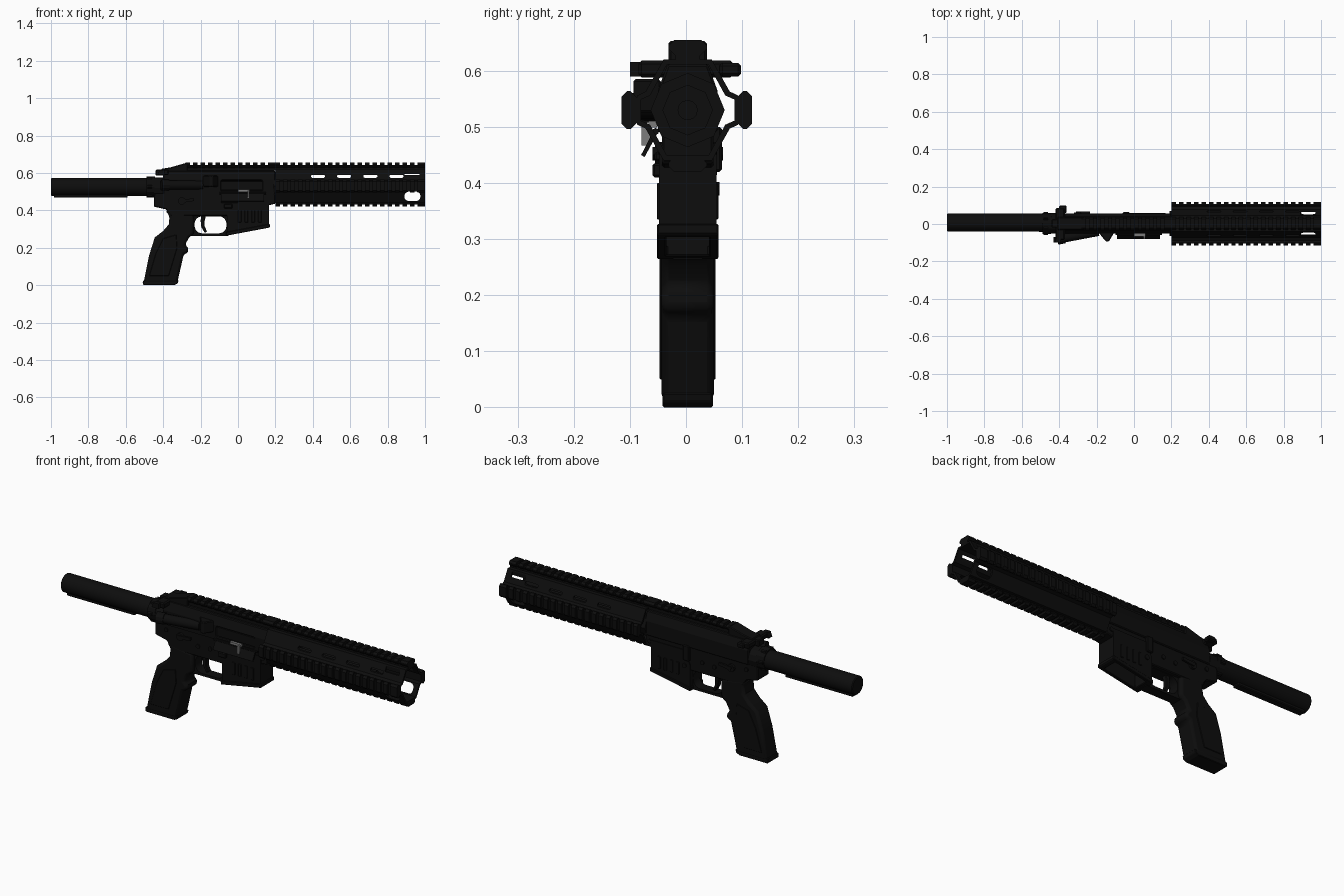
import bpy, bmesh, math
from mathutils import Vector, Matrix

if "Cube" in bpy.data.objects:
    bpy.data.objects.remove(bpy.data.objects["Cube"])

CY, CZ = 0.003, 0.53          # centre line of the long body


def material(name, v):
    m = bpy.data.materials.new(name)
    m.diffuse_color = (v, v, v, 1)
    m.use_nodes = True
    m.node_tree.nodes["Principled BSDF"].inputs["Base Color"].default_value = m.diffuse_color
    return m


BLACK = material("matte black", 0.004)
GREY = material("bare steel grey", 0.2)


def finish(name, bm, bevel=0, mat=BLACK, segs=1):
    bmesh.ops.recalc_face_normals(bm, faces=bm.faces)
    me = bpy.data.meshes.new(name)
    bm.to_mesh(me)
    bm.free()
    me.materials.append(mat)
    ob = bpy.data.objects.new(name, me)
    bpy.context.collection.objects.link(ob)
    if bevel:
        b = ob.modifiers.new("bevel", 'BEVEL')
        b.width, b.segments, b.limit_method = bevel, segs, 'ANGLE'
        b.angle_limit = math.radians(40)
    return ob


def add_prism(bm, pts, a, b, place):
    """Extrude a 2D outline from a to b; place(u, v, depth) gives the 3D point."""
    va = [bm.verts.new(place(u, v, a)) for u, v in pts]
    vb = [bm.verts.new(place(u, v, b)) for u, v in pts]
    bm.faces.new(va)
    bm.faces.new(vb[::-1])
    for i in range(len(pts)):
        j = (i + 1) % len(pts)
        bm.faces.new((va[i], vb[i], vb[j], va[j]))


def along_y(name, pts, half, bevel=0, segs=1, y=CY, mat=BLACK):
    bm = bmesh.new()
    add_prism(bm, pts, y - half, y + half, lambda u, v, d: (u, d, v))
    return finish(name, bm, bevel, mat, segs)


def along_x(name, pts, x0, x1, bevel=0, mat=BLACK):
    bm = bmesh.new()
    add_prism(bm, pts, x0, x1, lambda u, v, d: (d, u, v))
    return finish(name, bm, bevel, mat)


def box(name, x, y, z, bevel=0, mat=BLACK):
    return along_x(name, [(y[0], z[0]), (y[1], z[0]), (y[1], z[1]), (y[0], z[1])], *x, bevel, mat)


def rod(name, p, q, r, sides=16, r2=None, bevel=0):
    p, q = Vector(p), Vector(q)
    bm = bmesh.new()
    rot = (q - p).to_track_quat('Z', 'Y').to_matrix().to_4x4()
    bmesh.ops.create_cone(bm, cap_ends=True, segments=sides, radius1=r, radius2=r2 or r,
                          depth=(q - p).length, matrix=Matrix.Translation((p + q) / 2) @ rot)
    return finish(name, bm, bevel)


def cut(ob, cutter):
    m = ob.modifiers.new("cut", 'BOOLEAN')
    m.operation, m.solver, m.object = 'DIFFERENCE', 'EXACT', cutter
    bpy.context.view_layer.objects.active = ob
    bpy.ops.object.modifier_apply(modifier=m.name)
    bpy.data.objects.remove(cutter)


def capsule(x0, x1, z0, z1, r, n=4):
    pts = []
    for cx, cz, a0 in ((x1 - r, z1 - r, 0), (x0 + r, z1 - r, 90), (x0 + r, z0 + r, 180), (x1 - r, z0 + r, 270)):
        for i in range(n + 1):
            a = math.radians(a0 + 90 * i / n)
            pts.append((cx + r * math.cos(a), cz + r * math.sin(a)))
    return pts


def rail(name, x0, x1, quarter, top, pitch=0.04):
    """Toothed rail on one of four sides: continuous neck plus repeated teeth."""
    c, s = [(1, 0), (0, -1), (-1, 0), (0, 1)][quarter]
    place = lambda u, v, d: (d, CY + u * c - v * s, CZ + u * s + v * c)
    bm = bmesh.new()
    neck = [(-.022, .083), (.022, .083), (.022, top - .026), (.028, top - .018), (.028, top - .012),
            (-.028, top - .012), (-.028, top - .018), (-.022, top - .026)]
    tooth = [(-.022, top - .028), (.022, top - .028), (.034, top - .016), (.034, top - .010), (.024, top),
             (-.024, top), (-.034, top - .010), (-.034, top - .016)]
    add_prism(bm, neck, x0, x1, place)
    for i in range(round((x1 - x0) / pitch)):
        add_prism(bm, tooth, x0 + i * pitch, x0 + i * pitch + pitch * .6, place)
    add_prism(bm, tooth, x1 - pitch * .4, x1, place)
    return finish(name, bm)


# --- hollow handguard with slots
def ring(quad):
    q = quad + [(y, -z) for y, z in quad[::-1]]
    return [(CY + y, CZ + z) for y, z in q + [(-y, z) for y, z in q[::-1]]]


handguard = along_x("handguard", ring([(.043, .09), (.075, .033), (.09, .026)]), .2, 1.0)
cut(handguard, along_x("bore_cutter", ring([(.037, .081), (.067, .026), (.083, .019)]), .1, 1.1))
for x in (.39, .53, .67, .81):
    cut(handguard, along_y("slot_cutter", capsule(x, x + .075, .574, .590, .0075), .2))
cut(handguard, along_y("end_slot_cutter", capsule(.89, .975, .45, .50, .022), .2))
for s in (-1, 1):
    y = CY + s * .053
    cut(handguard, box("top_slot_cutter", (.89, .97), (y - .007, y + .007), (.54, .7)))
for q, (n, top) in enumerate((("top", .125), ("back", .115), ("bottom", .11), ("front", .118))):
    rail(n + "_rail", .2, 1.0, q, top)
rod("barrel_nut", (.19, CY, CZ), (.3, CY, CZ), .066, 8)
rod("inner_nut", (.3, CY, CZ), (.34, CY, CZ), .045, 8)
rod("barrel", (.34, CY, CZ), (.8, CY, CZ), .018, 12)

# --- upper receiver
W = .053
up = [(W, .49), (W, .565), (.036, .612), (-.036, .612), (-W, .565), (-W, .49)]
upper = along_x("upper_receiver", [(CY + y, z) for y, z in up], -.40, .2, .004)
rail("receiver_rail", -.28, .2, 0, .125)
along_y("rear_ramp", [(-.41, .585), (-.41, .622), (-.36, .63), (-.28, .653), (-.27, .653), (-.27, .585)], .034, .004)
cut(upper, along_y("port_cutter", capsule(-.09, .13, .505, .56, .008), .02, y=CY - W))
box("bolt", (-.09, .13), (-.045, -.03), (.51, .555))
along_x("port_cover", [(-.05, .49), (-.056, .497), (-.08, .45), (-.074, .446)], -.09, .14)
rod("cover_hinge", (-.1, -.054, .492), (.15, -.054, .492), .006, 8)
box("cover_spring", (0, .062), (-.067, -.052), (.499, .511), 0, GREY)
box("cover_spring_leg", (.05, .06), (-.079, -.064), (.467, .505), 0, GREY)

# case deflector: wedge on the front side
bm = bmesh.new()
add_prism(bm, [(-.19, -.045), (-.15, -.094), (-.135, -.094), (-.105, -.045)], .525, .585, lambda u, v, d: (u, v, d))
finish("case_deflector", bm, .004)
rod("forward_assist", (-.19, -.04, .535), (-.375, -.075, .535), .024, 12)
rod("forward_assist_button", (-.37, -.074, .535), (-.41, -.082, .535), .029, 12)

# charging handle
box("charging_handle", (-.42, -.37), (-.085, .085), (.588, .618), .006)
box("handle_stem", (-.44, -.28), (-.02, .026), (.585, .618), .004)
box("handle_latch", (-.40, -.36), (.06, .098), (.59, .614), .005)
along_y("latch_hook", [(-.43, .59), (-.39, .59), (-.39, .616), (-.42, .616)], .015, y=-.085)

# --- lower receiver, magazine well and trigger guard
along_y("lower_receiver", [(-.43, .515), (-.45, .48), (-.45, .42), (-.385, .405), (-.36, .37), (-.25, .37), (.0, .37),
                           (.03, .40), (.2, .435), (.2, .495), (-.36, .495), (-.39, .55), (-.42, .55)], .046, .004)
well = along_y("magazine_well", [(-.06, .275), (.165, .318), (.165, .47), (-.03, .47), (-.06, .40)], .051)
cut(well, box("well_cutter", (-.035, .145), (-.035, .041), (.2, .42)))
rim = along_y("well_rim", [(-.065, .264), (.17, .308), (.17, .328), (-.065, .284)], .055, .003)
cut(rim, box("rim_cutter", (-.035, .145), (-.035, .041), (.2, .42)))
for s in (-1, 1):
    for i in range(4):
        x = .0 + i * .036
        y = CY + s * .051
        box("well_rib", (x, x + .018), (y - .004, y + .004), (.335, .40), .002)
guard = along_y("trigger_guard", [(-.27, .264), (-.05, .264), (-.05, .385), (-.27, .385)], .026)
cut(guard, along_y("guard_cutter", capsule(-.232, -.062, .277, .368, .04, 6), .2))
along_y("trigger", [(-.195, .38), (-.17, .38), (-.178, .345), (-.178, .315), (-.165, .285),
                    (-.178, .28), (-.196, .31), (-.2, .345)], .013, .003)

# --- pistol grip
grip = along_y("grip", [(-.505, .012), (-.325, .012), (-.29, .165), (-.265, .175), (-.268, .2), (-.283, .215),
                        (-.262, .255), (-.235, .275), (-.235, .375), (-.39, .40), (-.366, .37), (-.37, .325),
                        (-.40, .29), (-.445, .255), (-.475, .16)], .047, .016, 2)
along_y("grip_base", [(-.51, .01), (-.505, 0), (-.34, 0), (-.322, .01), (-.318, .026), (-.506, .026)], .045, .003)
for s in (-1, 1):
    y = CY + s * .046
    along_y("grip_panel", [(-.475, .05), (-.37, .05), (-.325, .2), (-.33, .27), (-.40, .25), (-.44, .17)],
            .004, .002, y=y)

# --- rear tube, nut and end plate
rod("rear_tube", (-1, CY + .004, .526), (-.44, CY + .004, .526), .048, 16, bevel=.004)
box("tube_spine", (-.985, -.59), (-.012, .026), (.468, .49), .004)
rod("castle_nut", (-.49, CY, .526), (-.445, CY, .526), .056, 12)
for i in range(6):
    a = i * math.pi / 3
    y, z = CY + .053 * math.cos(a), .526 + .053 * math.sin(a)
    rod("nut_lug", (-.485, y, z), (-.46, y, z), .009, 6)
along_x("end_plate", [(CY + .055 * math.cos(a * math.pi / 6), .52 + .055 * math.sin(a * math.pi / 6))
                      for a in range(12)], -.45, -.40)

# --- controls on both sides
for s in (-1, 1):
    y0, y1 = CY + s * .04, CY + s * .058
    rod("selector_hub", (-.30, y0, .45), (-.30, y1, .45), .02, 12)
    along_y("selector_lever", [(-.31, .458), (-.235, .464), (-.235, .45), (-.30, .44)], .005, y=y1)
    for x, z in ((-.385, .462), (.175, .462), (-.2, .425), (-.13, .43)):
        rod("pin", (x, y0, z), (x, CY + s * .052, z), .011, 10)
box("magazine_release", (-.075, -.03), (-.06, -.04), (.41, .435), .004)
box("release_fence", (-.09, .0), (-.056, -.04), (.44, .455), .003)
box("bolt_catch", (-.06, -.025), (.04, .064), (.42, .50), .004)
rod("rear_release_button", (-.03, .04, .39), (-.03, .06, .39), .012, 10)

# smooth shading on the round parts, sharp edges kept
for ob in bpy.data.objects:
    ob.select_set(ob.name.split(".")[0] in {"rear_tube", "grip", "forward_assist", "barrel", "trigger_guard"})
bpy.context.view_layer.objects.active = grip
bpy.ops.object.shade_smooth_by_angle(angle=math.radians(35))
